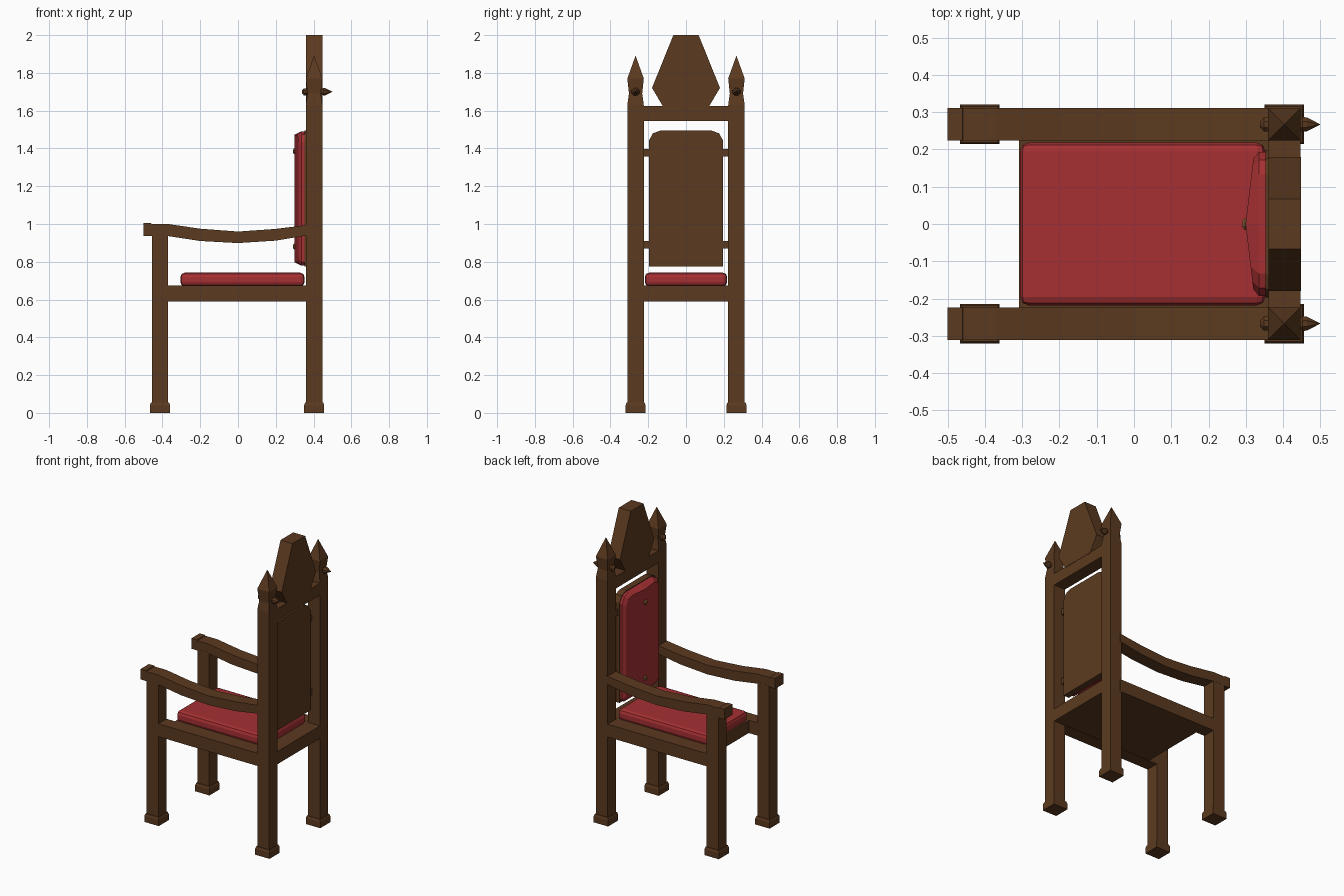
import bpy, bmesh, math
from mathutils import Vector

if "Cube" in bpy.data.objects:
    bpy.data.objects.remove(bpy.data.objects["Cube"])


def material(name, rgb):
    m = bpy.data.materials.new(name)
    m.diffuse_color = (*rgb, 1)
    m.use_nodes = True
    m.node_tree.nodes["Principled BSDF"].inputs["Base Color"].default_value = m.diffuse_color
    return m


WOOD = material("wood", (0.105, 0.042, 0.014))
RED = material("red_fabric", (0.38, 0.03, 0.033))
BRASS = material("brass", (0.22, 0.12, 0.03))


def finish(name, bm, mat, bevel=0, segments=1):
    bmesh.ops.remove_doubles(bm, verts=bm.verts, dist=1e-5)
    bmesh.ops.recalc_face_normals(bm, faces=bm.faces)
    me = bpy.data.meshes.new(name)
    bm.to_mesh(me)
    bm.free()
    ob = bpy.data.objects.new(name, me)
    bpy.context.collection.objects.link(ob)
    me.materials.append(mat)
    if bevel:
        mod = ob.modifiers.new("bevel", 'BEVEL')
        mod.width, mod.segments = bevel, segments
    return ob


def loft(name, rings, mat, caps=True):
    """Skin a list of equal-length point rings."""
    bm = bmesh.new()
    vs = [[bm.verts.new(p) for p in r] for r in rings]
    n = len(rings[0])
    for a, b in zip(vs, vs[1:]):
        for i in range(n):
            j = (i + 1) % n
            bm.faces.new((a[i], a[j], b[j], b[i]))
    if caps:
        bm.faces.new(vs[0])
        bm.faces.new(vs[-1])
    return finish(name, bm, mat)


def box(name, x, y, z, mat=WOOD, bevel=0, segments=1):
    bm = bmesh.new()
    bmesh.ops.create_cube(bm, size=1)
    for v in bm.verts:
        v.co = Vector([(a + b) / 2 + c * (b - a) for c, (a, b) in zip(v.co, (x, y, z))])
    return finish(name, bm, mat, bevel, segments)


def square_stack(name, cx, cy, levels):
    return loft(name, [[(cx + a * h, cy + b * h, z) for a, b in
                        ((-1, -1), (1, -1), (1, 1), (-1, 1))] for z, h in levels], WOOD)


def turned_x(name, cy, cz, levels, mat, n=8):
    return loft(name, [[(x, cy + r * math.cos(2 * math.pi * (i + .5) / n),
                         cz + r * math.sin(2 * math.pi * (i + .5) / n))
                        for i in range(n)] for x, r in levels], mat)


def slab_x(name, outline, x0, x1):
    return loft(name, [[(x, y, z) for y, z in outline] for x in (x0, x1)], WOOD)


for s, side in ((-1, "right"), (1, "left")):
    cy = s * 0.267
    y = sorted((s * 0.224, s * 0.311))
    # posts, legs and feet
    square_stack(f"{side}_back_post", 0.403, cy,
                 [(0, .0435), (1.63, .0435), (1.69, .035), (1.77, .0435), (1.89, .0005)])
    square_stack(f"{side}_front_leg", -0.413, cy, [(0, .0435), (0.945, .0435)])
    for cx, end in ((0.403, "back"), (-0.413, "front")):
        square_stack(f"{side}_{end}_foot", cx, cy, [(0, .053), (.04, .053), (.055, .048)])
    # spike through the post top
    turned_x(f"{side}_post_spike", cy, 1.70,
             [(.338, .008), (.348, .02), (.36, .02), (.375, .011), (.44, .011),
              (.452, .022), (.464, .02), (.499, .0005)], WOOD)
    # side rail and sagging armrest
    box(f"{side}_seat_rail", (-0.38, 0.37), y, (0.59, 0.675))
    path = [(-.5, .936, 1.005), (-.46, .936, 1.005), (-.458, .936, 1.0), (-.37, .936, 1.0),
            (-.2, .91, .975), (0, .899, .96), (.2, .912, .974), (.37, .94, .995)]
    loft(f"{side}_armrest", [[(x, y[0], lo), (x, y[1], lo), (x, y[1], hi), (x, y[0], hi)]
                             for x, lo, hi in path], WOOD)

# seat board and rails across the back
box("seat_board", (-0.308, 0.38), (-0.225, 0.225), (0.592, 0.675))
box("back_lower_rail", (0.36, 0.446), (-0.225, 0.225), (0.59, 0.675))
box("back_top_rail", (0.36, 0.446), (-0.225, 0.225), (1.545, 1.625))
for z, nm in ((0.89, "lower"), (1.377, "upper")):
    box(f"{nm}_panel_bar", (0.362, 0.388), (-0.23, 0.23), (z - .02, z + .02))

# crest with slanted sides
slab_x("crest", [(-.12, 1.62), (.12, 1.62), (.18, 1.72), (.067, 2), (-.067, 2), (-.18, 1.72)],
       0.36, 0.448)

# wooden back panel with clipped upper corners
slab_x("back_panel", [(-.197, .775), (.197, .775), (.197, 1.44), (.175, 1.48), (.135, 1.495),
                      (-.135, 1.495), (-.175, 1.48), (-.197, 1.44)], 0.352, 0.395)

# seat cushion
box("seat_cushion", (-0.305, 0.352), (-0.218, 0.218), (0.67, 0.742), RED, 0.022, 2)


# back cushion, ridged down the middle
def cushion_ring(x, inset, ridge):
    w, b, t = .193 - inset, .78 + inset, 1.49 - inset
    pts = [(0, b), (w - .02, b), (w, b + .02), (w, t - .055), (w - .022, t - .015),
           (w - .06, t), (0, t)]
    pts += [(-y, z) for y, z in pts[-2:0:-1]]
    return [(x - ridge * (1 - abs(y) / w), y, z) for y, z in pts]


rings = [cushion_ring(.356, 0, 0), cushion_ring(.335, 0, 0), cushion_ring(.32, .018, .021)]
cushion = loft("back_cushion", rings, RED, caps=False)
bm = bmesh.new()
bm.from_mesh(cushion.data)
bm.verts.ensure_lookup_table()
front = [bm.verts[i] for i in range(24, 36)]
bm.faces.new(front[0:7])
bm.faces.new(front[6:] + front[:1])
bmesh.ops.recalc_face_normals(bm, faces=bm.faces)
bm.to_mesh(cushion.data)
bm.free()

# brass cushion buttons
for z, nm in ((0.88, "lower"), (1.385, "upper")):
    turned_x(f"{nm}_button", 0, z, [(.31, .017), (.297, .017), (.291, .009)], BRASS)
